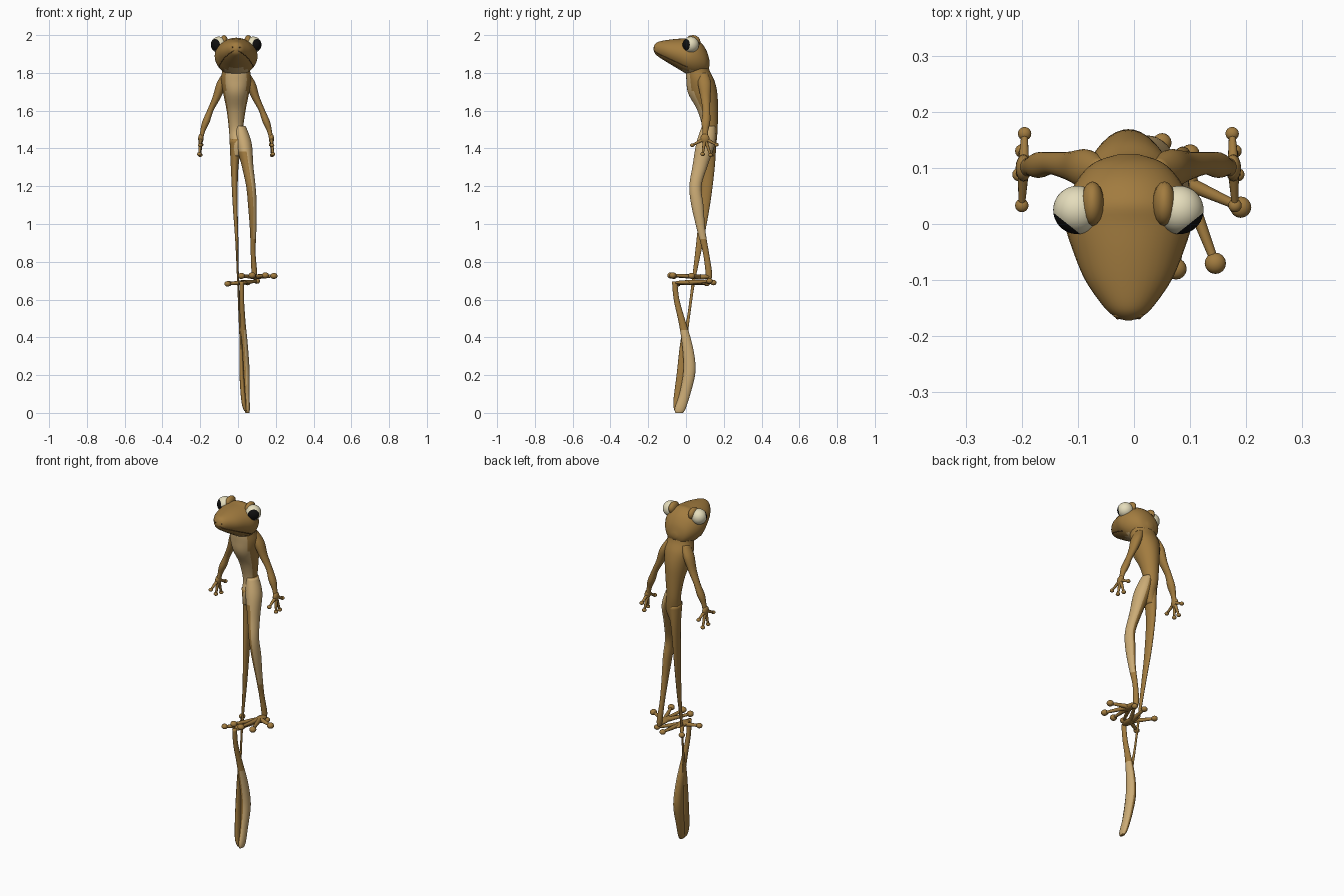
import bpy, bmesh
from math import cos, sin, pi
from mathutils import Vector, Matrix

if "Cube" in bpy.data.objects:
    bpy.data.objects.remove(bpy.data.objects["Cube"], do_unlink=True)

def material(name, rgb):
    m = bpy.data.materials.new(name)
    m.use_nodes = True
    m.diffuse_color = (*rgb, 1)
    m.node_tree.nodes["Principled BSDF"].inputs["Base Color"].default_value = (*rgb, 1)
    return m

BROWN = material("brown skin", (0.36, 0.2, 0.05))
TAN = material("tan belly", (0.6, 0.41, 0.18))
CREAM = material("cream eye", (0.78, 0.72, 0.5))
BLACK = material("black pupil", (0.005, 0.005, 0.005))
DARK = material("dark mouth", (0.12, 0.06, 0.015))
MID = -0.01   # centre plane of head and torso

def finish(bm, name, mats, rule=None):
    bmesh.ops.recalc_face_normals(bm, faces=bm.faces)
    bm.normal_update()
    for f in bm.faces:
        f.smooth = True
        if rule and rule(f.normal, f.calc_center_median()):
            f.material_index = 1
    me = bpy.data.meshes.new(name)
    bm.to_mesh(me)
    bm.free()
    for m in mats:
        me.materials.append(m)
    ob = bpy.data.objects.new(name, me)
    bpy.context.collection.objects.link(ob)
    return ob

def resample(stations, n=5):
    # Smooth spline through the stations
    s = [Vector(p) for p in stations]
    s = [s[0]] + s + [s[-1]]
    out = []
    for a, b, c, d in zip(s, s[1:], s[2:], s[3:]):
        for i in range(n):
            t = i / n
            out.append(0.5 * (2 * b + (c - a) * t + (2 * a - 5 * b + 4 * c - d) * t * t
                              + (3 * b - a - 3 * c + d) * t ** 3))
    return out + [s[-1]]

def loft(name, stations, rule=None, along="z", sides=32):
    # Elliptical rings: each station is x, y, z and two radii
    bm = bmesh.new()
    rings = []
    for x, y, z, a, b in resample(stations):
        ring = []
        for i in range(sides):
            u, v = a * cos(2 * pi * i / sides), b * sin(2 * pi * i / sides)
            ring.append(bm.verts.new((x + u, y + v, z) if along == "z" else (x + u, y, z + v)))
        rings.append(ring)
    for r, q in zip(rings, rings[1:]):
        for i in range(sides):
            j = (i + 1) % sides
            bm.faces.new((r[i], r[j], q[j], q[i]))
    bm.faces.new(rings[0])
    bm.faces.new(rings[-1])
    return finish(bm, name, [BROWN, TAN], rule)

def ball(bm, centre, radii):
    m = Matrix.Translation(centre) @ Matrix.Diagonal((*radii, 1))
    bmesh.ops.create_uvsphere(bm, u_segments=16, v_segments=10, radius=1, matrix=m)

def digits(name, palm, palm_size, tips, thick, pad):
    # Palm, tapering digits and round toe pads
    bm = bmesh.new()
    palm = Vector(palm)
    ball(bm, palm, palm_size)
    for tip in tips:
        tip = Vector(tip)
        d = tip - palm
        m = Matrix.Translation((palm + tip) / 2) @ d.to_track_quat("Z", "Y").to_matrix().to_4x4()
        bmesh.ops.create_cone(bm, segments=12, radius1=thick * 1.5, radius2=thick * 0.8,
                              depth=d.length, matrix=m)
        ball(bm, tip, [pad, pad, pad * 0.85])
    return finish(bm, name, [BROWN])

# Head: pointed snout, wide cheeks
head = [(MID, -.172, 1.927, .005, .006), (MID, -.164, 1.927, .026, .025),
        (MID, -.145, 1.925, .046, .04), (MID, -.1, 1.915, .077, .059),
        (MID, -.05, 1.903, .098, .077), (MID, 0, 1.89, .113, .093),
        (MID, .04, 1.885, .109, .1), (MID, .08, 1.875, .09, .085),
        (MID, .11, 1.86, .06, .055), (MID, .125, 1.85, .015, .012)]
loft("head", head, lambda n, c: n.z < -0.8 and c.y > -0.05, along="y")

# Mouth line hugging the jaw
side = [(a * 0.8, y, z - b * 0.605) for x, y, z, a, b in resample(head) if -.169 < y < .01]
path = [(MID - x, y, z) for x, y, z in reversed(side)] + [(MID + x, y, z) for x, y, z in side]
curve = bpy.data.curves.new("mouth", "CURVE")
curve.dimensions = "3D"
curve.bevel_depth = 0.002
curve.bevel_resolution = 1
spline = curve.splines.new("POLY")
spline.points.add(len(path) - 1)
for p, co in zip(spline.points, path):
    p.co = (*co, 1)
curve.materials.append(DARK)
bpy.context.collection.objects.link(bpy.data.objects.new("mouth", curve))

# Torso with broad shoulders and pale belly
loft("torso", [(MID, .07, 1.88, .085, .042), (MID, .062, 1.82, .074, .06),
               (MID, .076, 1.76, .08, .074), (MID, .089, 1.69, .068, .077),
               (MID, .115, 1.6, .05, .054), (MID, .127, 1.5, .038, .04),
               (0, .115, 1.43, .043, .046), (MID, .115, 1.36, .026, .035)],
     lambda n, c: n.y < -0.45 and abs(c.x - MID) < .055)

for s, label in ((1, "left"), (-1, "right")):
    # Eye with pupil turned forward and outward
    centre = Vector((MID + s * .091, .025, 1.949))
    look = Vector((s * .62, -.78, 0)).normalized()
    bm = bmesh.new()
    bmesh.ops.create_uvsphere(bm, u_segments=40, v_segments=24, radius=0.043,
                              matrix=Matrix.Translation(centre) @ look.to_track_quat("Z", "Y").to_matrix().to_4x4())
    finish(bm, label + "_eye", [CREAM, BLACK],
           lambda n, c: (c - centre).normalized().dot(look) > 0.68)
    # Brow ridge and nostril
    bm = bmesh.new()
    ball(bm, (MID + s * .064, .036, 1.966), (.021, .04, .034))
    finish(bm, label + "_brow", [BROWN])
    bm = bmesh.new()
    ball(bm, (MID + s * .018, -.16, 1.935), (.01, .008, .01))
    finish(bm, label + "_nostril_rim", [BROWN])
    bm = bmesh.new()
    ball(bm, (MID + s * .019, -.166, 1.935), (.004, .004, .004))
    finish(bm, label + "_nostril", [DARK])
    # Arm and hand
    arm = [(.05, .09, 1.8, .02, .025), (.075, .098, 1.745, .028, .035),
           (.103, .103, 1.67, .022, .026), (.137, .108, 1.6, .017, .02),
           (.16, .105, 1.54, .02, .023), (.177, .102, 1.49, .013, .015),
           (.186, .1, 1.45, .011, .018)]
    loft(label + "_arm", [(MID + s * x, *rest) for x, *rest in arm], sides=20)
    tips = [(.19, .033, 1.417), (.195, .088, 1.37), (.19, .13, 1.365), (.185, .161, 1.42)]
    digits(label + "_hand", (MID + s * .187, .1, 1.452), (.014, .024, .026),
           [(MID + s * x, y, z) for x, y, z in tips], .007, .012)

# Standing leg, pale at the hip front and along its outer side
loft("left_leg", [(.01, .12, 1.52, .03, .035), (.03, .105, 1.43, .042, .05),
                  (.05, .075, 1.31, .031, .04), (.068, .05, 1.2, .025, .032),
                  (.076, .06, 1.1, .023, .032), (.08, .08, .97, .017, .022),
                  (.08, .105, .85, .013, .016), (.086, .12, .75, .015, .017),
                  (.088, .12, .71, .012, .016)],
     lambda n, c: c.z > 0.93 and (n.x > 0.2 or (n.y < -0.3 and c.z > 1.38)))
digits("left_foot", (.09, .075, .72), (.024, .055, .014),
       [(.19, .03, .725), (.145, -.07, .728), (.075, -.08, .728), (.018, -.065, .725)], .009, .019)

# Inverted leg below, sole against sole
loft("right_leg", [(.02, -.06, .695, .012, .014), (.02, -.05, .6, .012, .015),
                   (.025, -.02, .48, .015, .019), (.03, .003, .38, .02, .026),
                   (.035, .017, .28, .023, .031), (.038, .016, .2, .024, .032),
                   (.041, -.006, .1, .02, .029), (.047, -.03, .025, .016, .029),
                   (.05, -.036, 0, .01, .02)],
     lambda n, c: c.z < 0.44 and n.x > 0.2)
digits("right_foot", (.025, 0, .69), (.026, .06, .012),
       [(-.055, -.045, .683), (-.05, .11, .685), (.05, .145, .69), (.1, .125, .698)], .009, .017)

# Long stretched strip of skin from the pelvis to the inverted thigh
loft("stretched_skin", [(MID, .115, 1.45, .035, .046), (-.018, .118, 1.3, .02, .034),
                        (-.015, .1, 1.1, .013, .027), (-.006, .072, .9, .008, .018),
                        (0, .04, .7, .005, .009), (.008, .012, .5, .005, .008),
                        (.014, -.008, .4, .007, .018), (.02, -.025, .2, .012, .025),
                        (.03, -.045, .06, .012, .022), (.04, -.045, .01, .008, .016)], sides=20)
